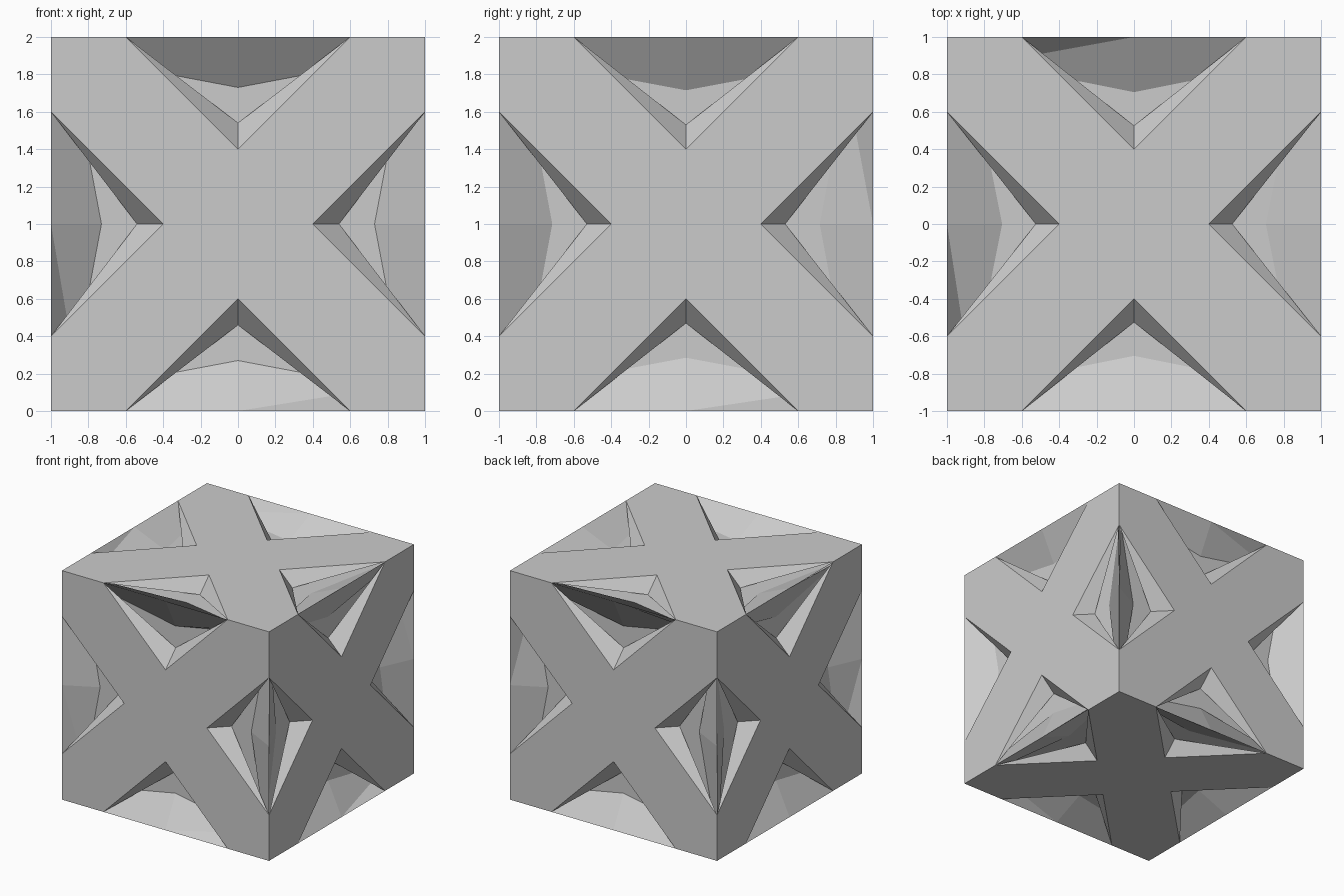
import bpy, bmesh
from mathutils import Vector

if "Cube" in bpy.data.objects:
    bpy.data.objects.remove(bpy.data.objects["Cube"])

X, Y, Z = Vector((1, 0, 0)), Vector((0, 1, 0)), Vector((0, 0, 1))
CENTRE = Vector((0, 0, 1))

# per axis: normal, u, v, recess depth, middle of the recess outline, its corner
AXES = [
    (Y, X, Z, 0.14, 0.73, 0.90),
    (X, Y, Z, 0.13, 0.715, 0.88),
    (Z, X, Y, 0.125, 0.705, 0.88),
]


def quarter_turns(points):
    """The same (u, v, depth) points turned to each of the four face edges."""
    for _ in range(4):
        yield points
        points = [(-v, u, d) for u, v, d in points]


def build(name, pattern):
    """Apply a face pattern to all six sides of the cube and weld it."""
    bm = bmesh.new()
    for n, u, v, depth, mid, corner in AXES:
        for side in (1, -1):
            for poly in pattern(depth, mid, corner):
                f = bm.faces.new([bm.verts.new(CENTRE + u * a + v * b + n * side * (1 - d))
                                  for a, b, d in poly])
                f.normal_update()
                if f.normal.dot(n * side) < 0:
                    f.normal_flip()
    bmesh.ops.remove_doubles(bm, verts=bm.verts, dist=1e-4)
    mesh = bpy.data.meshes.new(name)
    bm.to_mesh(mesh)
    bm.free()
    bpy.context.collection.objects.link(bpy.data.objects.new(name, mesh))


# X-shaped outer plates with bevelled notch walls
def cross_plate(depth, mid, corner):
    outline = []
    for c, p, a, q in quarter_turns([(1, 1, 0), (0.6, 1, 0), (0, 0.4, 0), (-0.6, 1, 0)]):
        outline += [c, p, a, q]
    polys = [outline]
    for a, b, p, q in quarter_turns([(0, 0.4, 0), (0, 0.4 + depth, depth),
                                     (0.6, 1, 0), (-0.6, 1, 0)]):
        polys += [(a, b, p), (a, b, q)]
    return polys


# inner cube: sharp edges sloping to a recessed pincushion floor on each side
def dished_side(depth, mid, corner):
    floor, polys = [], []
    for c, e, m, r, c2, r2 in quarter_turns([
            (1, 1, 0), (0, 1, 0), (0, mid, depth), (corner, corner, depth),
            (-1, 1, 0), (-corner, corner, depth)]):
        floor += [r, m]
        polys += [(c, e, m, r), (e, c2, r2, m)]
    return polys + [floor]


build("cross_frame", cross_plate)
build("inner_core", dished_side)
